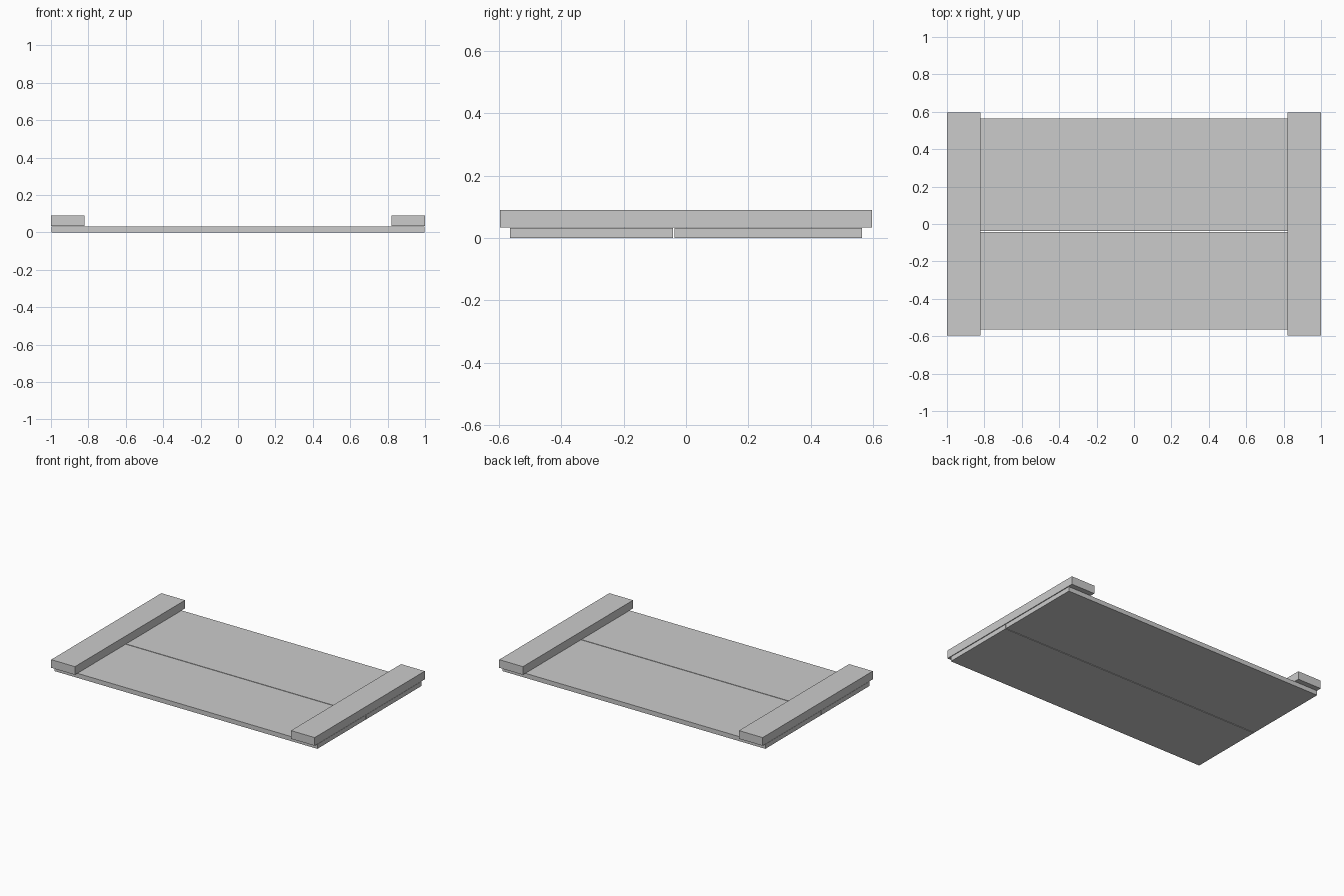
import bpy

if "Cube" in bpy.data.objects:
    bpy.data.objects.remove(bpy.data.objects["Cube"])


def box(name, x, y, z):
    """Axis-aligned box from (min, max) pairs."""
    bpy.ops.mesh.primitive_cube_add(size=1)
    ob = bpy.context.object
    ob.name = name
    ob.location = [(a + b) / 2 for a, b in (x, y, z)]
    ob.scale = [b - a for a, b in (x, y, z)]
    bpy.ops.object.transform_apply(location=True, rotation=False, scale=True)
    return ob


# Two long boards of unequal width with a thin gap between them
box("front_board", (-0.998, 0.998), (-0.565, -0.042), (0.0, 0.031))
box("back_board", (-0.998, 0.998), (-0.037, 0.565), (0.0, 0.031))

# Thick cross battens over each end
for side, name in ((-1, "left_batten"), (1, "right_batten")):
    x = sorted((side * 0.82, side * 1.0))
    box(name, x, (-0.597, 0.597), (0.034, 0.09))
